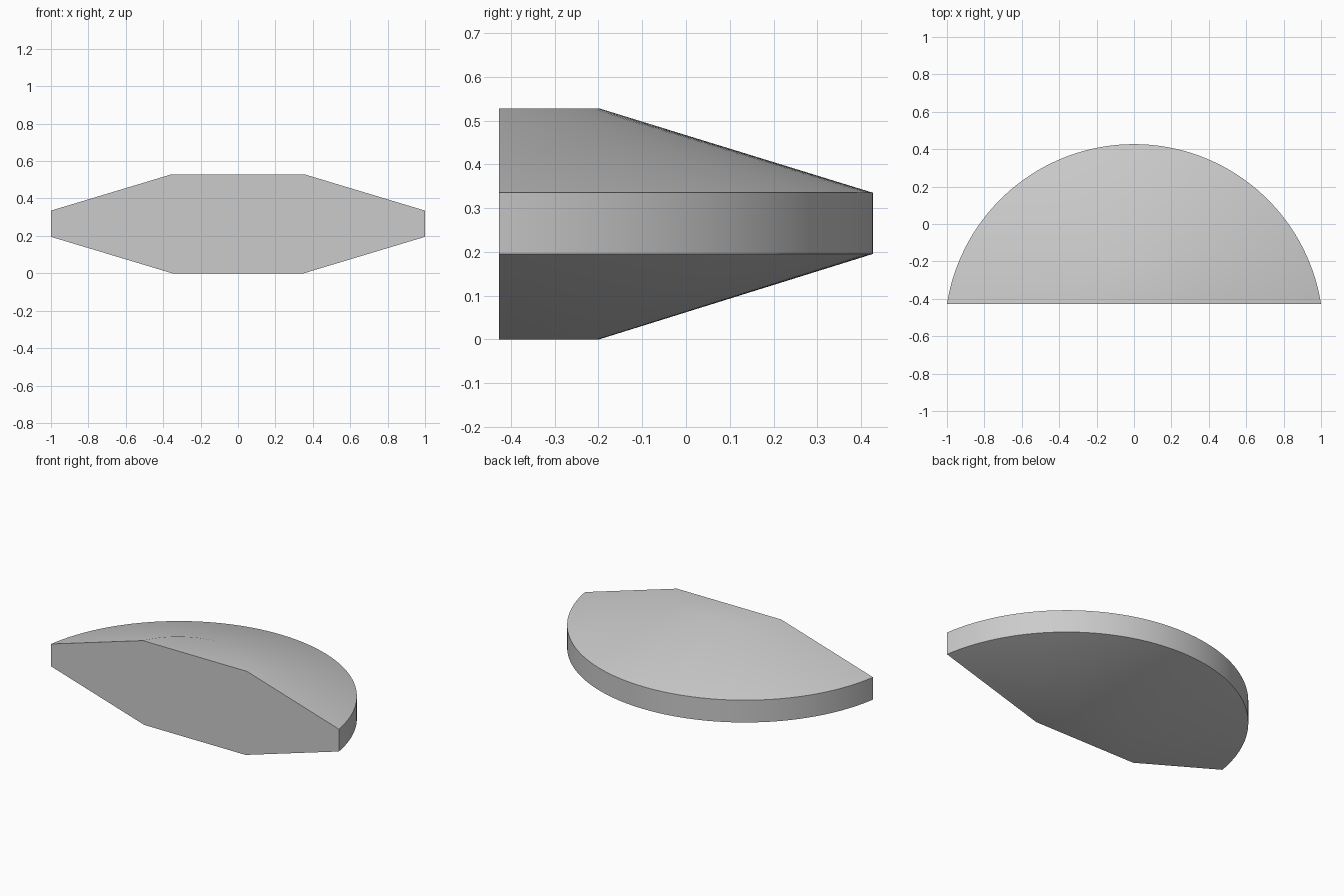
import bpy
import bmesh
from math import asin, cos, pi, radians, sin

cube = bpy.data.objects.get("Cube")
if cube:
    bpy.data.objects.remove(cube, do_unlink=True)

FRONT_Y = -0.427
SEGMENTS = 64


def arc_points(half_width, back_y, z):
    """Arc from right to left through both front corners and the back point."""
    depth = back_y - FRONT_Y
    radius = (half_width ** 2 + depth ** 2) / (2 * depth)
    centre_y = back_y - radius
    start = asin((FRONT_Y - centre_y) / radius)
    points = []
    for i in range(SEGMENTS + 1):
        angle = start + (pi - 2 * start) * i / SEGMENTS
        points.append((radius * cos(angle), centre_y + radius * sin(angle), z))
    return points


# Plain grey surface
grey = bpy.data.materials.new("light grey")
grey.use_nodes = True
colour = (0.6, 0.6, 0.6, 1)
grey.diffuse_color = colour
grey.node_tree.nodes["Principled BSDF"].inputs["Base Color"].default_value = colour

# Arcs from the lower flat, out to the rim, and in to the upper flat
bm = bmesh.new()
profile = [(0.352, -0.198, 0), (1, 0.427, 0.195),
           (1, 0.427, 0.335), (0.362, -0.196, 0.527)]
rings = [[bm.verts.new(p) for p in arc_points(*row)] for row in profile]

# Sloping sides and upright rim
for low, high in zip(rings, rings[1:]):
    for i in range(SEGMENTS):
        bm.faces.new((low[i], low[i + 1], high[i + 1], high[i]))

# Lower flat, upper flat and front cut face
bm.faces.new(rings[0])
bm.faces.new(rings[-1])
bm.faces.new([r[0] for r in rings] + [r[-1] for r in reversed(rings)])
bmesh.ops.recalc_face_normals(bm, faces=bm.faces)

mesh = bpy.data.meshes.new("bevelled_half_disc")
bm.to_mesh(mesh)
bm.free()
mesh.materials.append(grey)
disc = bpy.data.objects.new("bevelled_half_disc", mesh)
bpy.context.collection.objects.link(disc)

# Smooth curves with crisp rim and cut edges
bpy.ops.object.select_all(action="DESELECT")
disc.select_set(True)
bpy.context.view_layer.objects.active = disc
bpy.ops.object.shade_smooth_by_angle(angle=radians(30))
